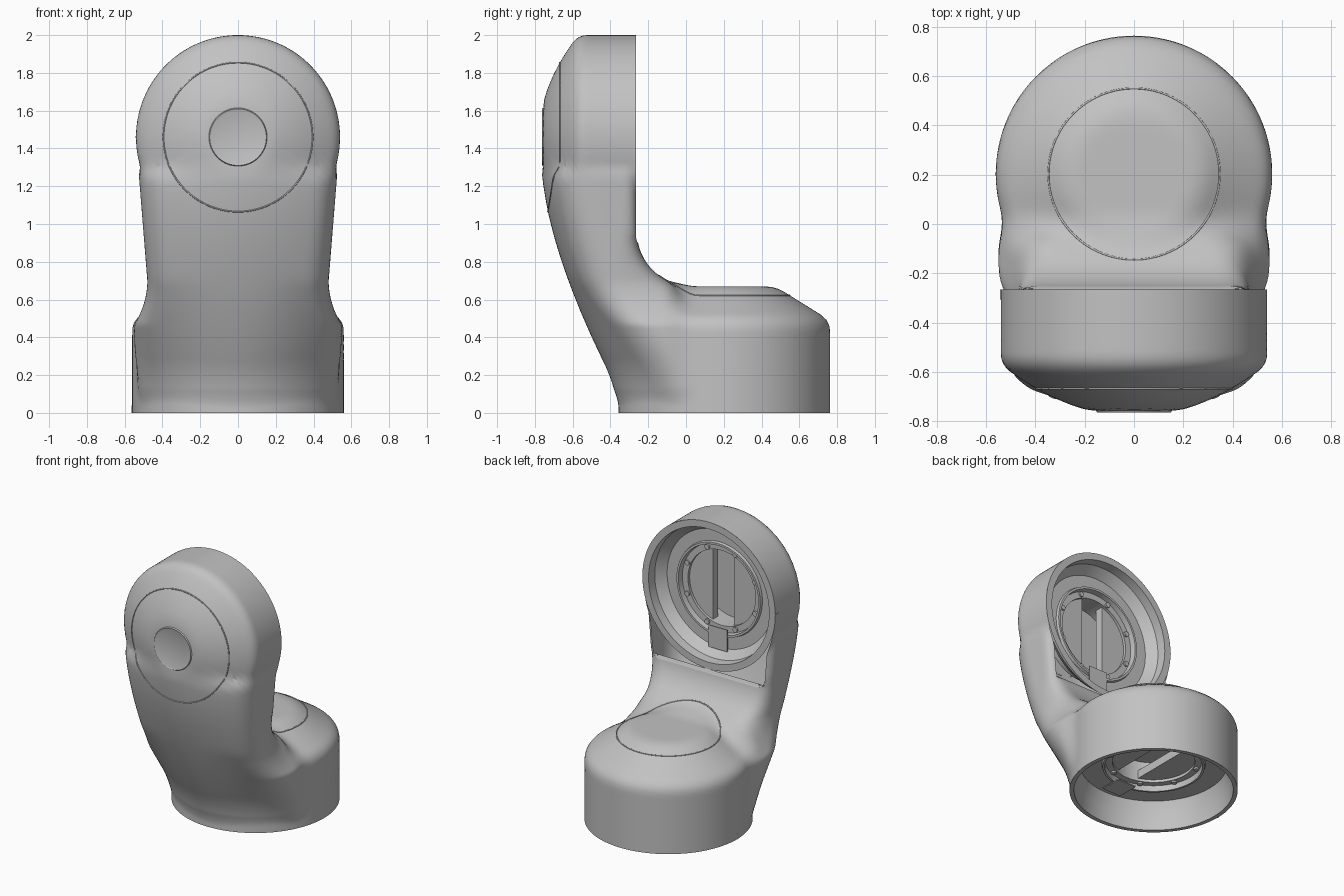
import bpy, bmesh, math
from math import sin, cos, pi, hypot
from mathutils import Vector

cube = bpy.data.objects.get("Cube")
if cube:
    bpy.data.objects.remove(cube)

GREY = bpy.data.materials.new("casting grey")
GREY.use_nodes = True
GREY.diffuse_color = (0.54, 0.54, 0.54, 1)
GREY.node_tree.nodes["Principled BSDF"].inputs["Base Color"].default_value = GREY.diffuse_color

# Axes of the two cups
LOW_Y, LOW_R = 0.203, 0.56
UP_Z, UP_R, UP_FACE = 1.46, 0.54, -0.265


def smin(a, b, k):
    h = max(k - abs(a - b), 0) / k
    return min(a, b) - h * h * k / 4


def smax(a, b, k):
    return -smin(-a, -b, k)


def lower_cup(p):
    r = hypot(p.x, p.y - LOW_Y)
    cone = 0.53 * (r - 0.35) + 0.85 * (p.z - 0.62)
    return smax(smax(r - LOW_R, cone, 0.05), p.z - 0.67, 0.03)


def upper_cup(p):
    r = hypot(p.x, p.z - UP_Z)
    dome = 0.85 * (-p.y - 0.78 + 0.72 * r * r)
    return smax(smax(r - UP_R, dome, 0.04), -p.y - 0.757, 0.01)


def neck(p):
    below = max(0, 0.7 - p.z)
    flare = min(0.07, 1.3 * below ** 2)
    side = abs(p.x) - 0.48 - 0.08 * max(0, p.z - 0.7) - flare
    inner = 0.29 - hypot(min(0, p.y - 0.03), min(0, p.z - 0.96))
    reach = 0.757 - 0.33 * max(0, 1.25 - p.z) ** 1.5 - (0.5 + 1.1 * below) * p.x ** 2
    d = smax(side, inner, 0.08 + 0.4 * max(0, 0.95 - p.z))
    d = smax(d, 0.85 * (-p.y - reach), 0.12)
    d = smax(d, p.z - 1.29, 0.05)
    return smax(d, p.y + 0.01, 0.12)


def body(p):
    blend = 0.03 + min(0.05, max(0, 0.4 * p.z))
    return smin(smin(neck(p), lower_cup(p), blend), upper_cup(p), 0.03)


def surface_point(start, direction, floor=-1):
    """Walk along a ray to the first crossing of the body surface."""
    def solid(t):
        p = start + direction * t
        return max(body(p), floor - p.z) < 0

    inside = solid(0)
    a, step = 0.0, 0.02
    while a < 1.5 and solid(a + step) == inside:
        a += step
    b = a + step
    for _ in range(10):
        m = (a + b) / 2
        if solid(m) == inside:
            a = m
        else:
            b = m
    return start + direction * b


def place(name, bm, loc=(0, 0, 0), rot=0, smooth=True):
    me = bpy.data.meshes.new(name)
    bm.to_mesh(me)
    bm.free()
    ob = bpy.data.objects.new(name, me)
    bpy.context.collection.objects.link(ob)
    ob.location = loc
    ob.rotation_euler.x = rot
    me.materials.append(GREY)
    if smooth:
        bpy.ops.object.select_all(action='DESELECT')
        ob.select_set(True)
        bpy.context.view_layer.objects.active = ob
        bpy.ops.object.shade_smooth_by_angle(angle=math.radians(30))


def skin(rows):
    """Bridge closed rings of points with quads."""
    bm = bmesh.new()
    rings = [[bm.verts.new(p) for p in row] for row in rows]
    n = len(rows[0])
    for lo, hi in zip(rings, rings[1:]):
        for j in range(n):
            k = (j + 1) % n
            bm.faces.new((lo[j], hi[j], hi[k], lo[k]))
    bmesh.ops.remove_doubles(bm, verts=bm.verts, dist=0.0002)
    return bm


def lathe(profile, n=96):
    return skin([[(r * cos(2 * pi * j / n), r * sin(2 * pi * j / n), z)
                  for j in range(n)] for r, z in profile])


def box(size, centre):
    bm = bmesh.new()
    bmesh.ops.create_cube(bm, size=1)
    bmesh.ops.scale(bm, vec=size, verts=bm.verts)
    bmesh.ops.translate(bm, vec=centre, verts=bm.verts)
    return bm


# Elbow housing: sections swing from the lower opening to the upper opening
# Each chord is (inner y, inner z, outer y, outer z)
CHORDS = [
    (0.76, 0, -0.36, 0), (0.76, 0.2, -0.36, 0.06), (0.76, 0.42, -0.38, 0.13),
    (0.6, 0.6, -0.4, 0.2), (0.4, 0.67, -0.43, 0.28), (0.15, 0.67, -0.48, 0.38),
    (0, 0.68, -0.53, 0.5), (-0.12, 0.73, -0.6, 0.68), (-0.2, 0.81, -0.68, 0.93),
    (-0.25, 0.89, -0.75, 1.25), (-0.255, 0.9, -0.76, 1.6),
    (-0.258, 0.905, -0.66, 1.88), (-0.26, 0.91, -0.57, 2),
    (-0.263, 0.915, -0.42, 2), (-0.265, 0.92, -0.265, 2)]
SUB, AROUND = 6, 128
chords = [[u + (v - u) * s / SUB for u, v in zip(a, b)]
          for a, b in zip(CHORDS, CHORDS[1:]) for s in range(SUB)]
chords.append(CHORDS[-1])
rows = []
for py, pz, qy, qz in chords:
    inner, outer = Vector((0, py, pz)), Vector((0, qy, qz))
    centre = (inner + outer) / 2
    along, across = (inner - outer).normalized(), Vector((1, 0, 0))
    floor = pz if pz > 0.88 else -1
    angles = [2 * pi * j / AROUND for j in range(AROUND)]
    rows.append([surface_point(centre, along * cos(t) + across * sin(t), floor)
                 for t in angles])
place("elbow_housing", skin(rows))


# Fine seams around the two removable covers
def seam(name, start, direction, radius, n=96):
    cu = bpy.data.curves.new(name, 'CURVE')
    cu.dimensions = '3D'
    cu.bevel_depth = 0.004
    sp = cu.splines.new('POLY')
    sp.points.add(n - 1)
    sp.use_cyclic_u = True
    for j, pt in enumerate(sp.points):
        a, b = radius * cos(2 * pi * j / n), radius * sin(2 * pi * j / n)
        offset = Vector((a, 0, b)) if direction.y else Vector((a, b, 0))
        pt.co = (*surface_point(start + offset, direction), 1)
    cu.materials.append(GREY)
    bpy.context.collection.objects.link(bpy.data.objects.new(name, cu))


seam("front_cover_seam", Vector((0, -1, UP_Z)), Vector((0, 1, 0)), 0.395)
seam("top_cover_seam", Vector((0, LOW_Y, 0.85)), Vector((0, 0, -1)), 0.347)

# Shallow dished button in the front cover
button = [(0, 0.759), (0.14, 0.759), (0.15, 0.763), (0.158, 0.75)]
place("front_button", lathe(button), (0, 0, UP_Z), pi / 2)


# Joint sockets: stepped lining, cover plates, bolts and cable slot
def socket(prefix, radius, lip, floor_r, depth, loc, rot):
    inner = radius - lip
    profile = [(radius, 0), (inner, 0), (inner - 0.005, depth / 2),
               (floor_r, depth), (0.345, depth), (0.34, depth - 0.02),
               (0.325, depth - 0.02), (0.32, depth + 0.02),
               (0.275, depth + 0.02), (0.275, depth + 0.17), (0, depth + 0.17)]
    place(prefix + "_socket_lining", lathe(profile), loc, rot)
    for side, label in ((1, "left"), (-1, "right")):
        bm = bmesh.new()
        arc = [math.radians(a) for a in range(-72, 73, 6)]
        face = bm.faces.new([
            bm.verts.new((side * 0.275 * cos(a), 0.275 * sin(a), depth + 0.04))
            for a in arc])
        out = bmesh.ops.extrude_face_region(bm, geom=[face])
        moved = [v for v in out["geom"] if isinstance(v, bmesh.types.BMVert)]
        bmesh.ops.translate(bm, vec=(0, 0, 0.06), verts=moved)
        bmesh.ops.recalc_face_normals(bm, faces=bm.faces)
        place(f"{prefix}_{label}_cover_plate", bm, loc, rot, False)
    bolts = bmesh.new()
    for j in range(8):
        t = (j + 0.5) * pi / 4
        out = bmesh.ops.create_cone(bolts, cap_ends=True, segments=16,
                                    radius1=0.018, radius2=0.018, depth=0.02)
        bmesh.ops.translate(bolts, verts=out["verts"],
                            vec=(0.298 * cos(t), 0.298 * sin(t), depth + 0.018))
    place(prefix + "_bolts", bolts, loc, rot)
    place(prefix + "_cable_slot", box((0.15, 0.16, 0.008), (0, -0.355, depth - 0.02)),
          loc, rot, False)


socket("lower", LOW_R, 0.03, 0.49, 0.2, (0, LOW_Y, 0), 0)
socket("upper", UP_R, 0.05, 0.43, 0.13, (0, UP_FACE, UP_Z), pi / 2)

# Small alignment marks on the right side of each opening
place("lower_alignment_mark", box((0.006, 0.012, 0.04), (-LOW_R, LOW_Y, 0.02)),
      smooth=False)
place("upper_alignment_mark",
      box((0.006, 0.04, 0.012), (-UP_R, UP_FACE - 0.02, UP_Z)), smooth=False)
